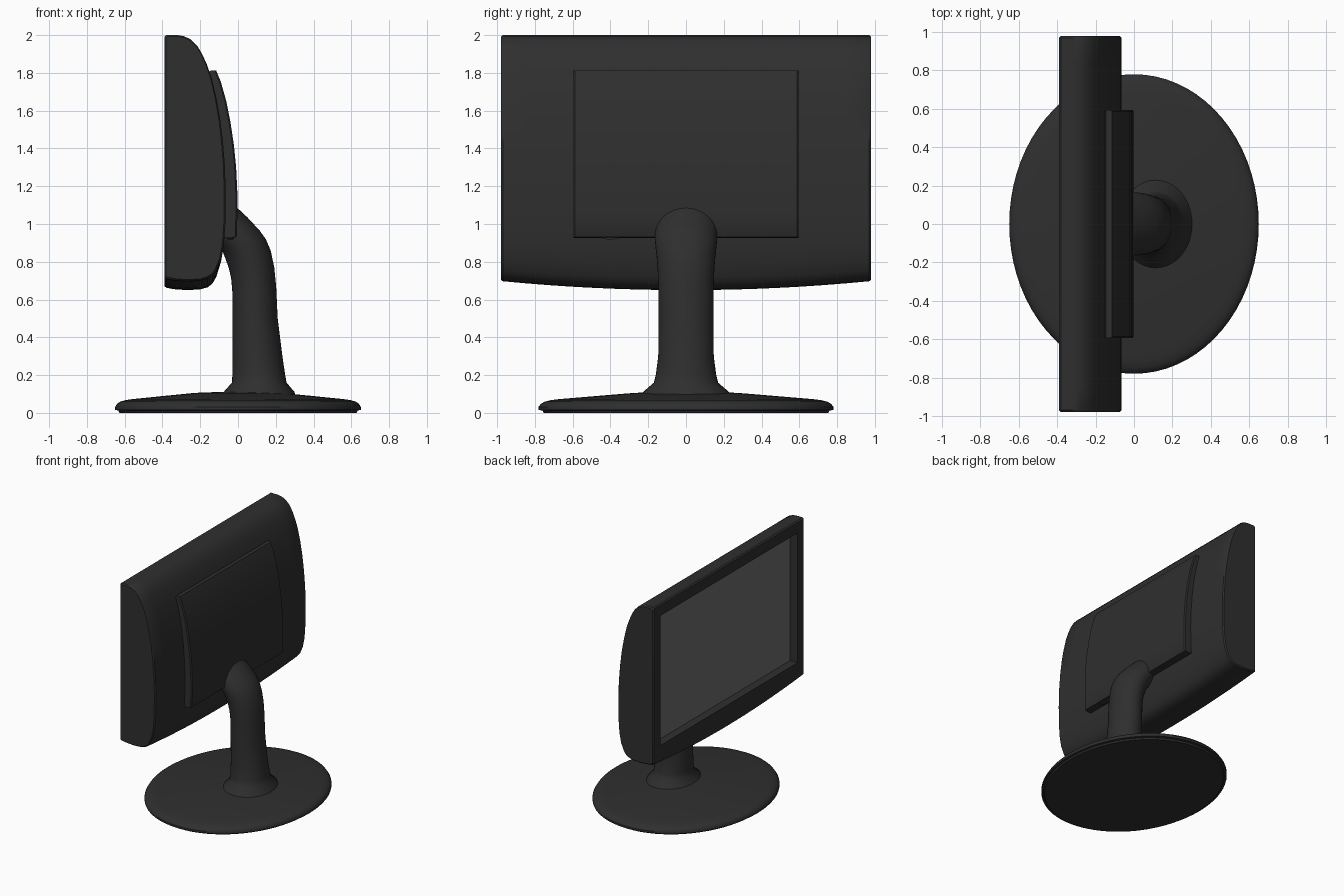
import bpy, bmesh, math

if "Cube" in bpy.data.objects:
    bpy.data.objects.remove(bpy.data.objects["Cube"])


def material(name, v):
    m = bpy.data.materials.new(name)
    m.diffuse_color = (v, v, v, 1)
    m.use_nodes = True
    m.node_tree.nodes["Principled BSDF"].inputs["Base Color"].default_value = m.diffuse_color
    return m


dark = material("dark_plastic", 0.028)
grey = material("screen_grey", 0.15)


def finish(obj, angle=35):
    bpy.ops.object.select_all(action='DESELECT')
    obj.select_set(True)
    bpy.context.view_layer.objects.active = obj
    bpy.ops.object.shade_smooth_by_angle(angle=math.radians(angle))


def loft(name, rings, mat, angle=35):
    """Skin a list of equal-length closed rings and cap both ends."""
    bm = bmesh.new()
    vs = [[bm.verts.new(p) for p in r] for r in rings]
    n = len(vs[0])
    for a, b in zip(vs, vs[1:]):
        for i in range(n):
            j = (i + 1) % n
            bm.faces.new((a[i], a[j], b[j], b[i]))
    bm.faces.new(vs[0])
    bm.faces.new(vs[-1])
    bmesh.ops.recalc_face_normals(bm, faces=bm.faces)
    me = bpy.data.meshes.new(name)
    bm.to_mesh(me)
    bm.free()
    obj = bpy.data.objects.new(name, me)
    bpy.context.collection.objects.link(obj)
    me.materials.append(mat)
    finish(obj, angle)
    return obj


def box(name, lo, hi, mat):
    ring = lambda x: [(x, lo[1], lo[2]), (x, hi[1], lo[2]), (x, hi[1], hi[2]), (x, lo[1], hi[2])]
    return loft(name, [ring(lo[0]), ring(hi[0])], mat)


# Monitor housing: side profile swept across the width, underside bowed
profile = [(-.39, 1.99), (-.38, 2.0), (-.32, 2.0), (-.285, 1.994), (-.25, 1.977), (-.215, 1.942),
           (-.19, 1.9), (-.165, 1.845), (-.14, 1.775), (-.115, 1.67), (-.095, 1.56), (-.08, 1.44),
           (-.069, 1.3), (-.065, 1.15), (-.067, 1.0), (-.075, .89), (-.09, .8), (-.115, .72),
           (-.135, .685), (-.16, .665), (-.2, .654), (-.27, .65), (-.34, .655), (-.38, .663), (-.39, .672)]


def housing_ring(y, inset=0):
    ring = []
    for x, z in profile:
        z += .048 * (y / .98) ** 2 * min(1, max(0, (.85 - z) / .18))
        ring.append((x + inset * (-.23 - x) / .16, y, z + inset * (1.33 - z) / .67))
    return ring


ys = [-.97 + 1.94 * i / 16 for i in range(17)]
housing = loft("monitor_housing",
               [housing_ring(-.98, .008)] + [housing_ring(y) for y in ys] + [housing_ring(.98, .008)], dark)

# Screen recess
cutter = box("recess_cutter", (-.6, -.89, .84), (-.32, .89, 1.905), dark)
cutter.hide_render = True
cut = housing.modifiers.new("recess", 'BOOLEAN')
cut.operation = 'DIFFERENCE'
cut.object = cutter
bpy.context.view_layer.objects.active = housing
bpy.ops.object.modifier_apply(modifier=cut.name)
bpy.data.objects.remove(cutter)
finish(housing)

# Screen
box("screen", (-.322, -.89, .84), (-.315, .89, 1.905), grey)

# Raised curved panel on the back
panel_profile = [(-.16, 1.80), (-.145, 1.812), (-.115, 1.812), (-.09, 1.75), (-.062, 1.65), (-.04, 1.54),
                 (-.022, 1.42), (-.01, 1.3), (-.004, 1.18), (-.003, 1.06), (-.006, .94), (-.012, .93),
                 (-.04, .925), (-.09, .93), (-.1, 1.2), (-.12, 1.55)]
panel_ring = lambda y, d: [(x - d if x > -.12 else x, y, z) for x, z in panel_profile]
loft("back_panel", [panel_ring(-.595, .008), panel_ring(-.587, 0),
                    panel_ring(.587, 0), panel_ring(.595, .008)], dark)

# Small rounded button under the back panel
bump = [(-.46 + .12 * i / 8, .93 - .013 * math.sin(math.pi * i / 8)) for i in range(9)]
loft("panel_button", [[(x, y, z) for y, z in bump] for x in (-.055, -.025)], dark)

# Neck: elliptical sections given by left point, right point and half width
N = 40
neck = [(-.09, .08, .31, .08, .24), (-.075, .112, .298, .112, .226), (-.032, .16, .257, .16, .17),
        (-.03, .2, .25, .2, .16), (-.03, .3, .235, .3, .147), (-.03, .5, .21, .5, .145),
        (-.03, .64, .202, .67, .146), (-.036, .71, .192, .77, .149), (-.048, .765, .173, .86, .154),
        (-.066, .815, .147, .92, .16), (-.08, .85, .115, .965, .164), (-.095, .865, .05, 1.035, .165),
        (-.11, .89, -.02, 1.1, .163)]


def neck_ring(x0, z0, x1, z1, h):
    ring = []
    for i in range(N):
        a = 2 * math.pi * i / N
        t = .5 - .5 * math.cos(a)
        ring.append((x0 + (x1 - x0) * t, h * math.sin(a), z0 + (z1 - z0) * t))
    return ring


loft("stand_neck", [neck_ring(*s) for s in neck], dark, 40)

# Oval foot
foot = [(.965, 0), (.975, .012), (1, .016), (1, .032), (.985, .048), (.96, .059), (.92, .067), (.86, .073),
        (.6, .09), (.35, .106), (.1, .112)]
loft("stand_base", [[(.65 * r * math.cos(2 * math.pi * i / 72), .78 * r * math.sin(2 * math.pi * i / 72), z)
                     for i in range(72)] for r, z in foot], dark)
